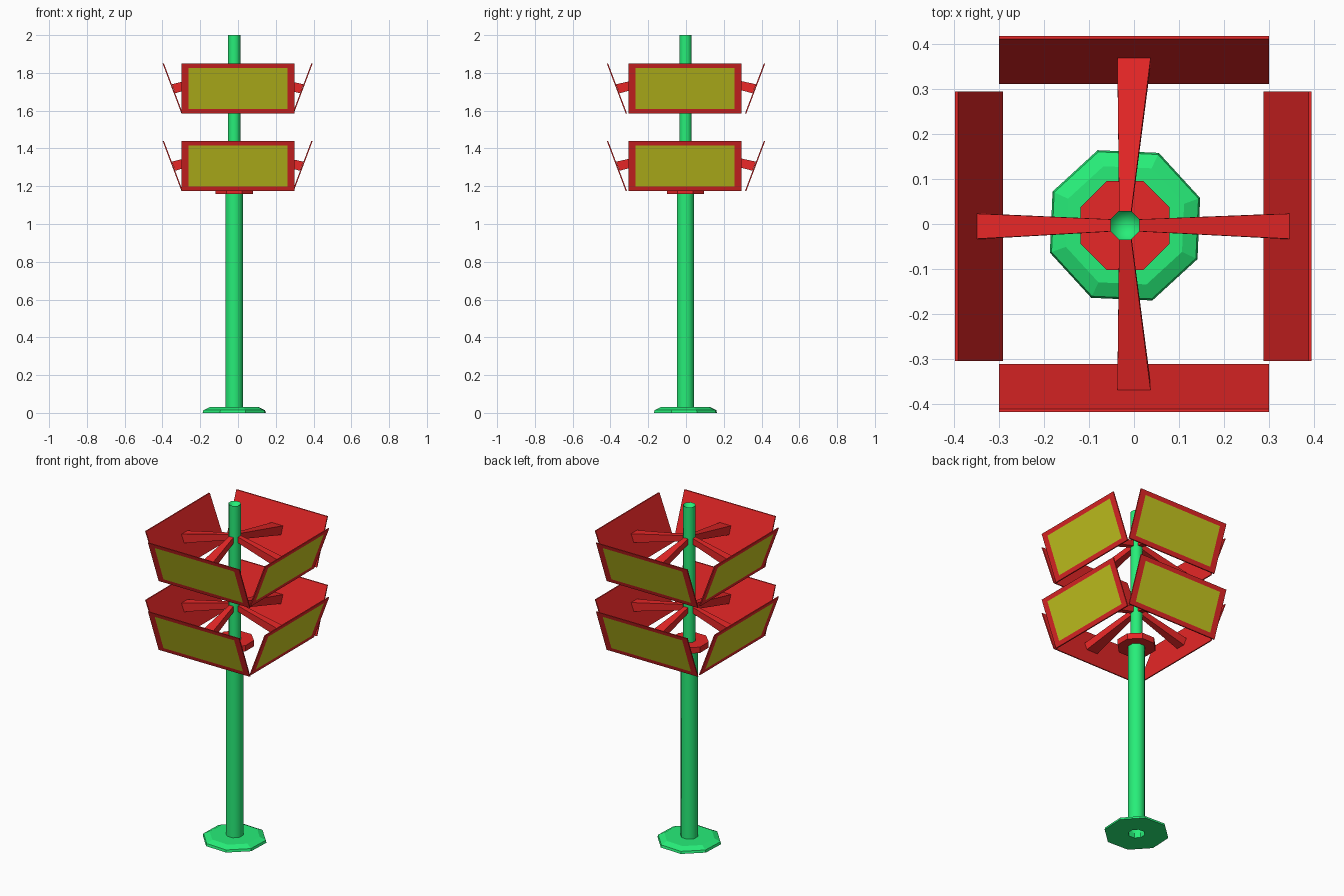
import bpy, bmesh
from math import cos, sin, pi, radians
from mathutils import Vector

if "Cube" in bpy.data.objects:
    bpy.data.objects.remove(bpy.data.objects["Cube"])


def material(name, rgb):
    m = bpy.data.materials.new(name)
    m.diffuse_color = (*rgb, 1)
    m.use_nodes = True
    m.node_tree.nodes["Principled BSDF"].inputs["Base Color"].default_value = m.diffuse_color
    return m


GREEN = material("green_paint", (0.02, 0.85, 0.19))
RED = material("red_paint", (0.80, 0.02, 0.02))
YELLOW = material("yellow_panel", (0.60, 0.60, 0.015))
AXIS = Vector((-0.02, -0.003, 0))      # the pole stands slightly off centre


def finish(name, bm, mats, smooth=False):
    bmesh.ops.recalc_face_normals(bm, faces=bm.faces)
    mesh = bpy.data.meshes.new(name)
    bm.to_mesh(mesh)
    bm.free()
    for m in mats:
        mesh.materials.append(m)
    ob = bpy.data.objects.new(name, mesh)
    bpy.context.collection.objects.link(ob)
    if smooth:
        bpy.ops.object.select_all(action='DESELECT')
        ob.select_set(True)
        bpy.context.view_layer.objects.active = ob
        bpy.ops.object.shade_smooth_by_angle(angle=radians(50))
    return ob


def lathe(name, profile, mat, turn=22.5, closed=False, smooth=False, sides=8):
    """Eight-sided turned part; a radius of 0 closes to a point."""
    bm = bmesh.new()
    rings = []
    for r, z in profile:
        rings.append([bm.verts.new(AXIS + Vector((
            r * cos(radians(turn) + 2 * pi * i / sides),
            r * sin(radians(turn) + 2 * pi * i / sides), z)))
            for i in range(sides)])
    pairs = list(zip(rings, rings[1:]))
    if closed:
        pairs.append((rings[-1], rings[0]))
    for a, b in pairs:
        for i in range(sides):
            j = (i + 1) % sides
            bm.faces.new((a[i], a[j], b[j], b[i]))
    bmesh.ops.remove_doubles(bm, verts=bm.verts, dist=1e-5)
    return finish(name, bm, [mat], smooth)


def prism(bm, a, b):
    """Solid between two quads; returns the face on the second quad."""
    va = [bm.verts.new(p) for p in a]
    vb = [bm.verts.new(p) for p in b]
    bm.faces.new(va[::-1])
    end = bm.faces.new(vb)
    for i in range(4):
        j = (i + 1) % 4
        bm.faces.new((va[i], va[j], vb[j], vb[i]))
    return end


def panel(name, centre, out, side, z, reach):
    """Thin board leaning outwards at the top, with a yellow front."""
    def quad(d, hw, lo, hi):
        def pt(u, t):
            return (centre + side * u + out * (reach + 0.1 * t + d)
                    + Vector((0, 0, z + 0.265 * t)))
        return [pt(-hw, lo), pt(hw, lo), pt(hw, hi), pt(-hw, hi)]
    bm = bmesh.new()
    end = prism(bm, quad(-0.007, 0.30, 0, 1), quad(0, 0.30, 0, 1))
    # yellow field framed by a red border
    outer = list(end.verts)
    bm.faces.remove(end)
    inner = [bm.verts.new(p) for p in quad(0, 0.262, 0.09, 0.91)]
    bm.faces.new(inner).material_index = 1
    for i in range(4):
        j = (i + 1) % 4
        bm.faces.new((outer[i], outer[j], inner[j], inner[i]))
    finish(name, bm, [RED, YELLOW])


def arm(name, out, side, z, end_centre, hw):
    """Flared strut from the pole down to the back of a panel."""
    def quad(c, w, h, lean):
        up = Vector((0, 0, h)) + out * lean
        return [c - side * w - up, c + side * w - up,
                c + side * w + up, c - side * w + up]
    bm = bmesh.new()
    start = AXIS + out * 0.02 + Vector((0, 0, z + 0.215))
    prism(bm, quad(start, 0.013, 0.016, 0.004),
          quad(end_centre + Vector((0, 0, z + 0.132)), hw, 0.024, 0.009))
    finish(name, bm, [RED])


# foot plate, stepped pole and collar
lathe("base_plate", [(0.046, 0), (0.178, 0), (0.174, 0.014), (0.14, 0.03),
                     (0.046, 0.03)], GREEN, turn=20, closed=True)
lathe("lower_pole", [(0.049, 0), (0.049, 1.175), (0.033, 1.175)], GREEN, smooth=True)
lathe("upper_pole", [(0.035, 1.17), (0.035, 2.0), (0, 1.95)], GREEN, smooth=True)
lathe("collar", [(0.045, 1.16), (0.107, 1.16), (0.107, 1.195), (0.03, 1.195)],
      RED, closed=True)

# two tiers of four panels with their arms
SIDES = {"front": (0, -1), "right": (1, 0), "back": (0, 1), "left": (-1, 0)}
for tier, z in (("lower", 1.174), ("upper", 1.584)):
    for label, (x, y) in SIDES.items():
        out = Vector((x, y, 0))
        side = Vector((-y, x, 0))
        along_y = y != 0
        centre = Vector((0, 0, 0)) if along_y else Vector((-0.002, -0.005, 0))
        reach = 0.319 if along_y else 0.297
        panel(f"{tier}_{label}_panel", centre, out, side, z, reach)
        arm(f"{tier}_{label}_arm", out, side, z, centre + out * (reach + 0.042),
            0.037 if along_y else 0.028)
